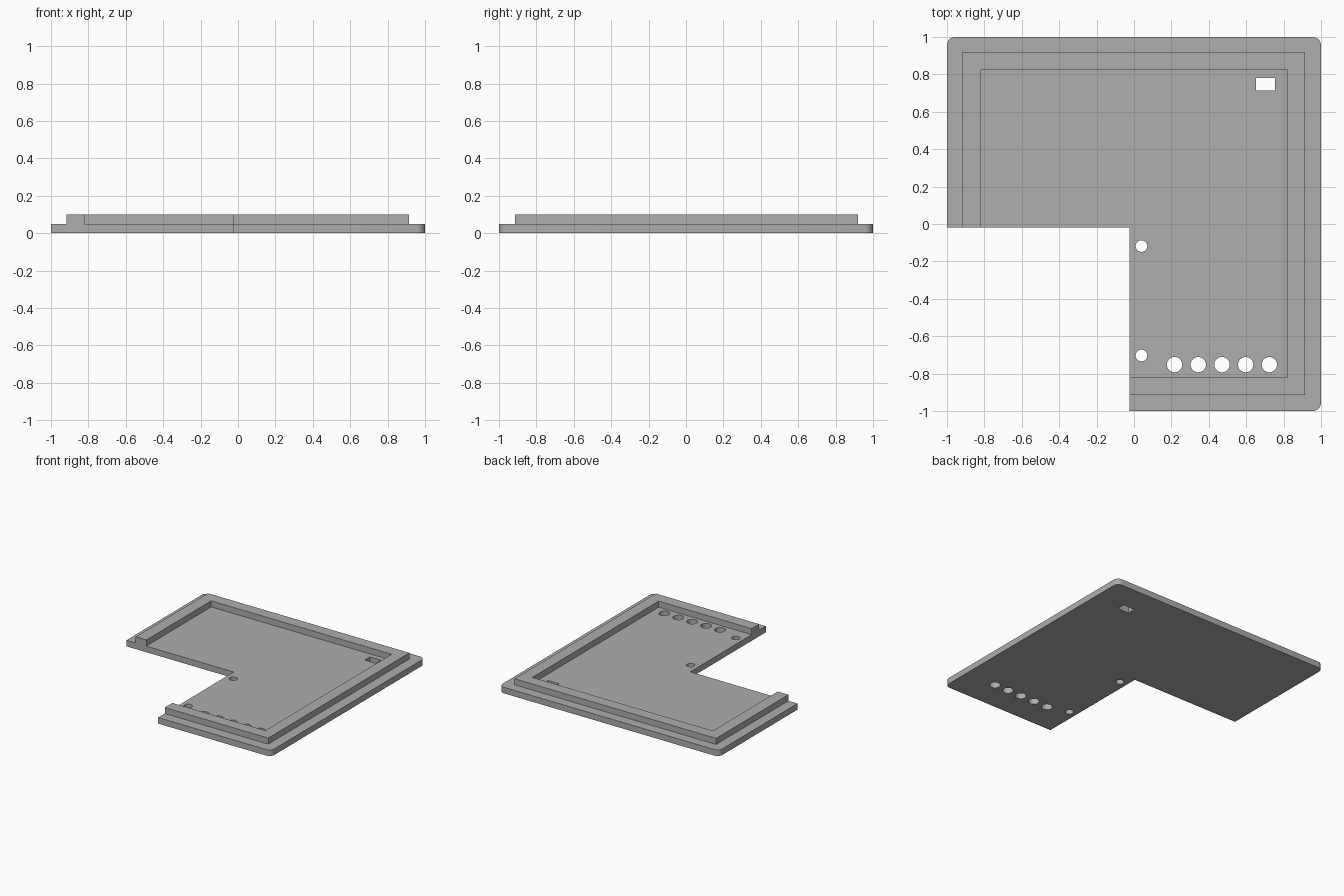
import bpy
import bmesh
import math

if "Cube" in bpy.data.objects:
    bpy.data.objects.remove(bpy.data.objects["Cube"], do_unlink=True)

GREY = (0.42, 0.42, 0.42, 1.0)
FLOOR, TOP = 0.05, 0.10      # plate thickness, rim height
FAR = 1.2                    # cutters overshoot the part

grey = bpy.data.materials.new("grey_plastic")
grey.use_nodes = True
grey.diffuse_color = GREY
grey.node_tree.nodes["Principled BSDF"].inputs["Base Color"].default_value = GREY


def add_object(name, bm):
    mesh = bpy.data.meshes.new(name)
    bm.to_mesh(mesh)
    bm.free()
    mesh.materials.append(grey)
    obj = bpy.data.objects.new(name, mesh)
    bpy.context.collection.objects.link(obj)
    return obj


def box_mesh(x0, x1, y0, y1, z0, z1):
    bm = bmesh.new()
    bmesh.ops.create_cube(bm, size=1)
    bmesh.ops.scale(bm, vec=(x1 - x0, y1 - y0, z1 - z0), verts=bm.verts)
    bmesh.ops.translate(bm, vec=((x0 + x1) / 2, (y0 + y1) / 2, (z0 + z1) / 2), verts=bm.verts)
    return bm


def cylinder_mesh(x, y, radius):
    bm = bmesh.new()
    bmesh.ops.create_cone(bm, cap_ends=True, segments=40, radius1=radius, radius2=radius, depth=1)
    bmesh.ops.translate(bm, vec=(x, y, 0), verts=bm.verts)
    return bm


# Square block with rounded upright edges
bm = box_mesh(-1, 1, -1, 1, 0, TOP)
upright = [e for e in bm.edges if abs(e.verts[0].co.z - e.verts[1].co.z) > 0.01]
bmesh.ops.bevel(bm, geom=upright, offset=0.045, segments=10, profile=0.5, affect='EDGES')
cover = add_object("l_shaped_cover", bm)

cutters = [
    # Missing quarter that leaves the L shape
    box_mesh(-FAR, -0.025, -FAR, -0.02, -FAR, FAR),
    # Shallow pocket inside the rim
    box_mesh(-0.82, 0.82, -0.817, 0.823, FLOOR, FAR),
    # Ledge around the outside of the rim
    box_mesh(-FAR, -0.917, -FAR, FAR, FLOOR, FAR),
    box_mesh(0.915, FAR, -FAR, FAR, FLOOR, FAR),
    box_mesh(-FAR, FAR, -FAR, -0.914, FLOOR, FAR),
    box_mesh(-FAR, FAR, 0.919, FAR, FLOOR, FAR),
    # Rectangular window
    box_mesh(0.653, 0.754, 0.713, 0.78, -FAR, FAR),
]
# Screw holes beside the notch, and the row of larger holes
cutters += [cylinder_mesh(0.04, y, 0.031) for y in (-0.118, -0.703)]
cutters += [cylinder_mesh(0.217 + 0.1267 * i, -0.752, 0.041) for i in range(5)]

bpy.context.view_layer.objects.active = cover
for bm in cutters:
    cutter = add_object("cutter", bm)
    cutter.hide_render = True
    cut = cover.modifiers.new("cut", 'BOOLEAN')
    cut.operation = 'DIFFERENCE'
    cut.solver = 'EXACT'
    cut.object = cutter
    bpy.ops.object.modifier_apply(modifier=cut.name)
    bpy.data.objects.remove(cutter, do_unlink=True)

bpy.ops.object.select_all(action='DESELECT')
cover.select_set(True)
bpy.ops.object.shade_smooth_by_angle(angle=math.radians(30))
